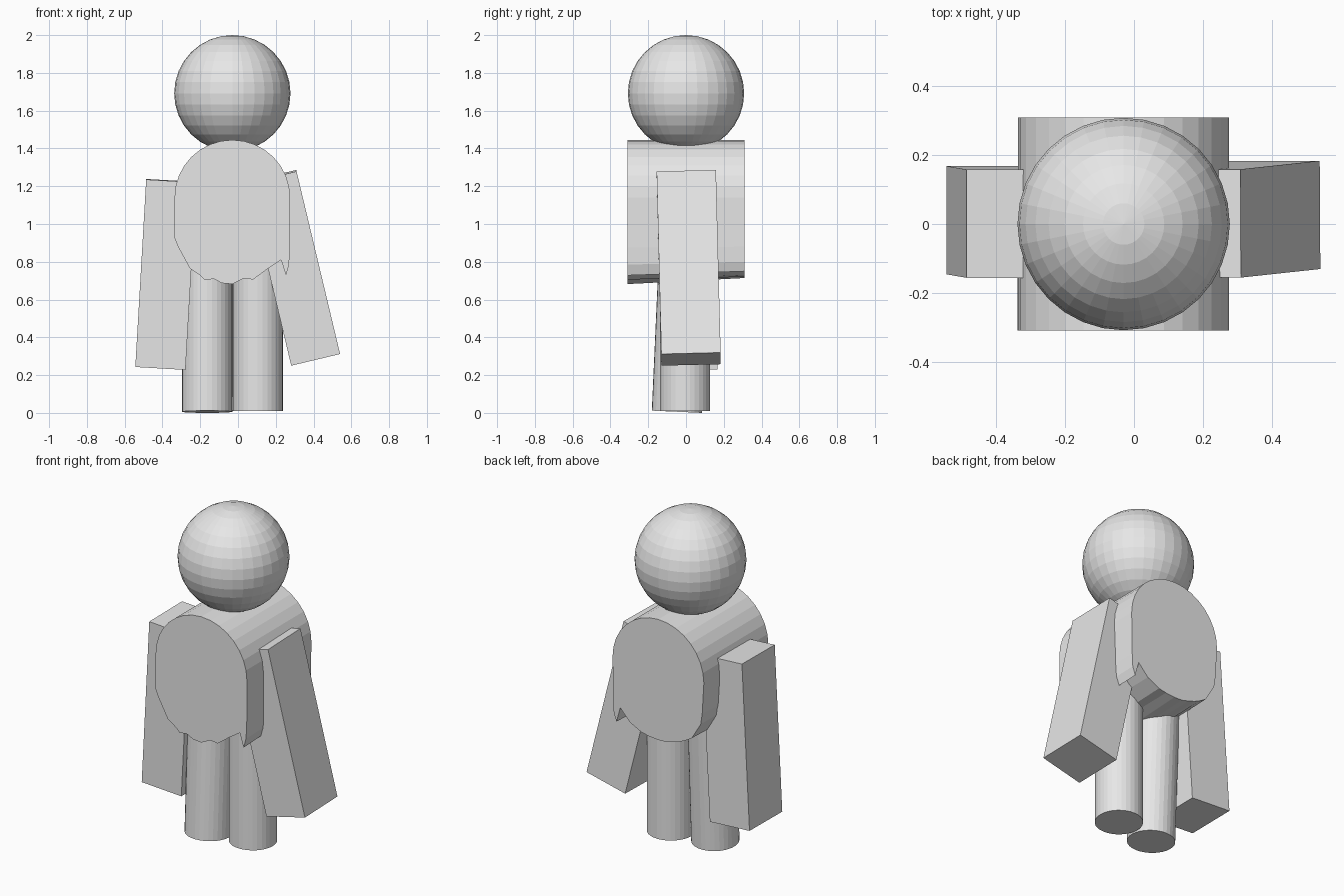
import bpy, bmesh, math
from mathutils import Vector, Euler

cube = bpy.data.objects.get("Cube")
if cube:
    bpy.data.objects.remove(cube)

grey = bpy.data.materials.new("light_grey")
grey.use_nodes = True
grey.diffuse_color = (0.8, 0.8, 0.8, 1)
grey.node_tree.nodes["Principled BSDF"].inputs["Base Color"].default_value = (0.8, 0.8, 0.8, 1)


def finish(name, bm):
    bmesh.ops.recalc_face_normals(bm, faces=bm.faces)
    mesh = bpy.data.meshes.new(name)
    bm.to_mesh(mesh)
    bm.free()
    mesh.materials.append(grey)
    obj = bpy.data.objects.new(name, mesh)
    bpy.context.collection.objects.link(obj)
    return obj


# Head: faceted ball
bm = bmesh.new()
bmesh.ops.create_uvsphere(bm, u_segments=32, v_segments=16, radius=0.308)
finish("head", bm).location = (-0.03, 0, 1.692)

# Torso: round-topped outline with a ragged hem, smoother at the back
arch = [(-0.03 - 0.306 * math.cos(a), 1.14 + 0.305 * math.sin(a))
        for a in (math.pi * i / 16 for i in range(17))]
front_hem = [(0.275, 0.875), (0.27, 0.785), (0.254, 0.728), (0.228, 0.81),
             (0.16, 0.765), (0.08, 0.706), (0.03, 0.712), (-0.03, 0.682),
             (-0.085, 0.687), (-0.13, 0.71), (-0.175, 0.702), (-0.2, 0.728),
             (-0.255, 0.765), (-0.32, 0.885), (-0.338, 0.93)]
back_hem = [(0.272, 0.88), (0.268, 0.8), (0.25, 0.75), (0.225, 0.84),
            (0.16, 0.77), (0.08, 0.73), (0.03, 0.72), (-0.03, 0.714),
            (-0.085, 0.716), (-0.13, 0.728), (-0.175, 0.742), (-0.21, 0.758),
            (-0.255, 0.785), (-0.315, 0.885), (-0.325, 0.95)]
bm = bmesh.new()
rings = [[bm.verts.new((x, y, z)) for x, z in arch + hem]
         for y, hem in ((-0.309, front_hem), (0.309, back_hem))]
count = len(rings[0])
for ring in rings:
    bm.faces.new(ring)
for i in range(count):
    j = (i + 1) % count
    bm.faces.new((rings[0][i], rings[0][j], rings[1][j], rings[1][i]))
finish("torso", bm)


# Arms: long leaning boxes
def arm(name, centre, lean):
    bm = bmesh.new()
    bmesh.ops.create_cube(bm, size=1)
    bmesh.ops.scale(bm, vec=(0.266, 0.314, 0.994), verts=bm.verts)
    obj = finish(name, bm)
    obj.location = centre
    obj.rotation_euler = lean


arm("right_arm", (-0.382, 0.006, 0.733), (0.01, 0.058, 0))
arm("left_arm", (0.295, 0.014, 0.768), (0.025, -0.234, 0))


# Legs: cylinders standing on the given foot point, tops inside the torso
def leg(name, foot, lean, length=0.95):
    bm = bmesh.new()
    bmesh.ops.create_cone(bm, cap_ends=True, segments=32, radius1=0.133,
                          radius2=0.133, depth=length)
    obj = finish(name, bm)
    obj.rotation_euler = lean
    axis = Euler(lean).to_matrix() @ Vector((0, 0, length / 2))
    obj.location = Vector(foot) + axis


leg("right_leg", (-0.163, -0.048, 0.006), (-0.045, 0, 0))
leg("left_leg", (0.104, -0.005, 0.01), (0, 0, 0))
